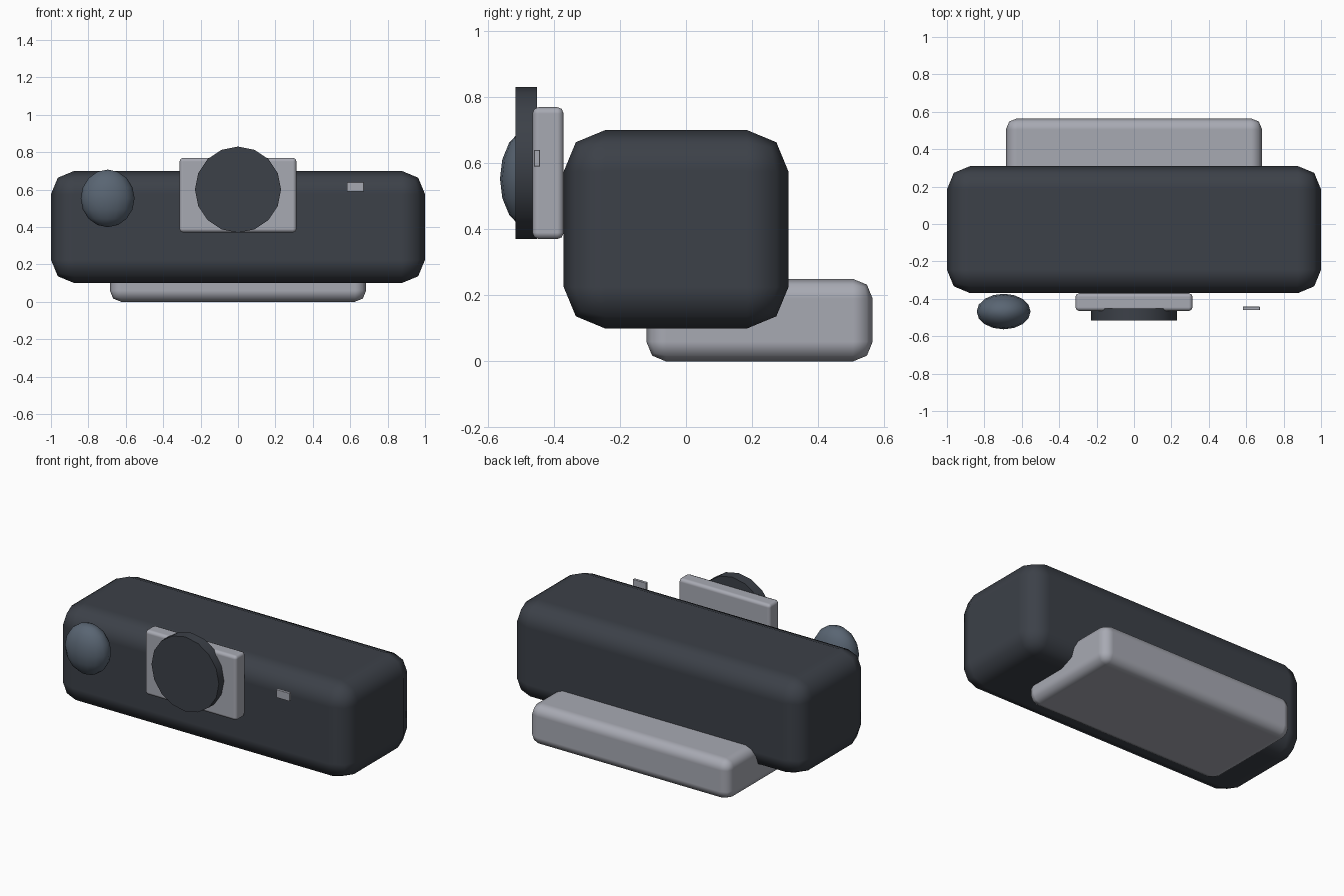
import bpy
from math import radians

cube = bpy.data.objects.get("Cube")
if cube:
    bpy.data.objects.remove(cube, do_unlink=True)


def make_material(name, rgb):
    mat = bpy.data.materials.new(name)
    mat.use_nodes = True
    color = (*rgb, 1)
    mat.diffuse_color = color
    mat.node_tree.nodes["Principled BSDF"].inputs["Base Color"].default_value = color
    return mat


charcoal = make_material("charcoal", (0.045, 0.052, 0.065))
light_grey = make_material("light grey", (0.39, 0.40, 0.45))
slate = make_material("slate blue grey", (0.10, 0.13, 0.17))


def finish(name, mat):
    ob = bpy.context.object
    ob.name = name
    ob.data.materials.append(mat)
    bpy.ops.object.transform_apply(location=False, rotation=True, scale=True)
    return ob


def rounded_box(name, low, high, bevel, mat):
    """Box between two corners with softened edges."""
    center = [(a + b) / 2 for a, b in zip(low, high)]
    bpy.ops.mesh.primitive_cube_add(size=1, location=center)
    bpy.context.object.scale = [b - a for a, b in zip(low, high)]
    ob = finish(name, mat)
    bpy.ops.object.shade_smooth()
    mod = ob.modifiers.new("soft edges", "BEVEL")
    mod.width = bevel
    mod.segments = 2
    mod.limit_method = "NONE"
    mod.harden_normals = True
    return ob


# Main body and the foot behind and below it
rounded_box("body", (-1, -0.37, 0.1), (1, 0.31, 0.7), 0.125, charcoal)
rounded_box("foot", (-0.685, -0.12, 0), (0.685, 0.565, 0.25), 0.06, light_grey)

# Front mounting plate and small indicator
rounded_box("front_plate", (-0.313, -0.465, 0.37), (0.313, -0.37, 0.77), 0.02, light_grey)
rounded_box("indicator", (0.583, -0.46, 0.59), (0.673, -0.442, 0.64), 0.002, light_grey)

# Round disc on the plate
bpy.ops.mesh.primitive_cylinder_add(vertices=16, radius=0.23, depth=0.065,
                                    location=(0, -0.483, 0.6), rotation=(radians(90), 0, 0))
finish("disc", charcoal)
bpy.ops.object.shade_smooth_by_angle(angle=radians(30))

# Flattened knob on the right side
bpy.ops.mesh.primitive_uv_sphere_add(segments=16, ring_count=8, radius=1,
                                     location=(-0.697, -0.468, 0.553))
bpy.context.object.scale = (0.144, 0.095, 0.154)
finish("knob", slate)
bpy.ops.object.shade_smooth()
